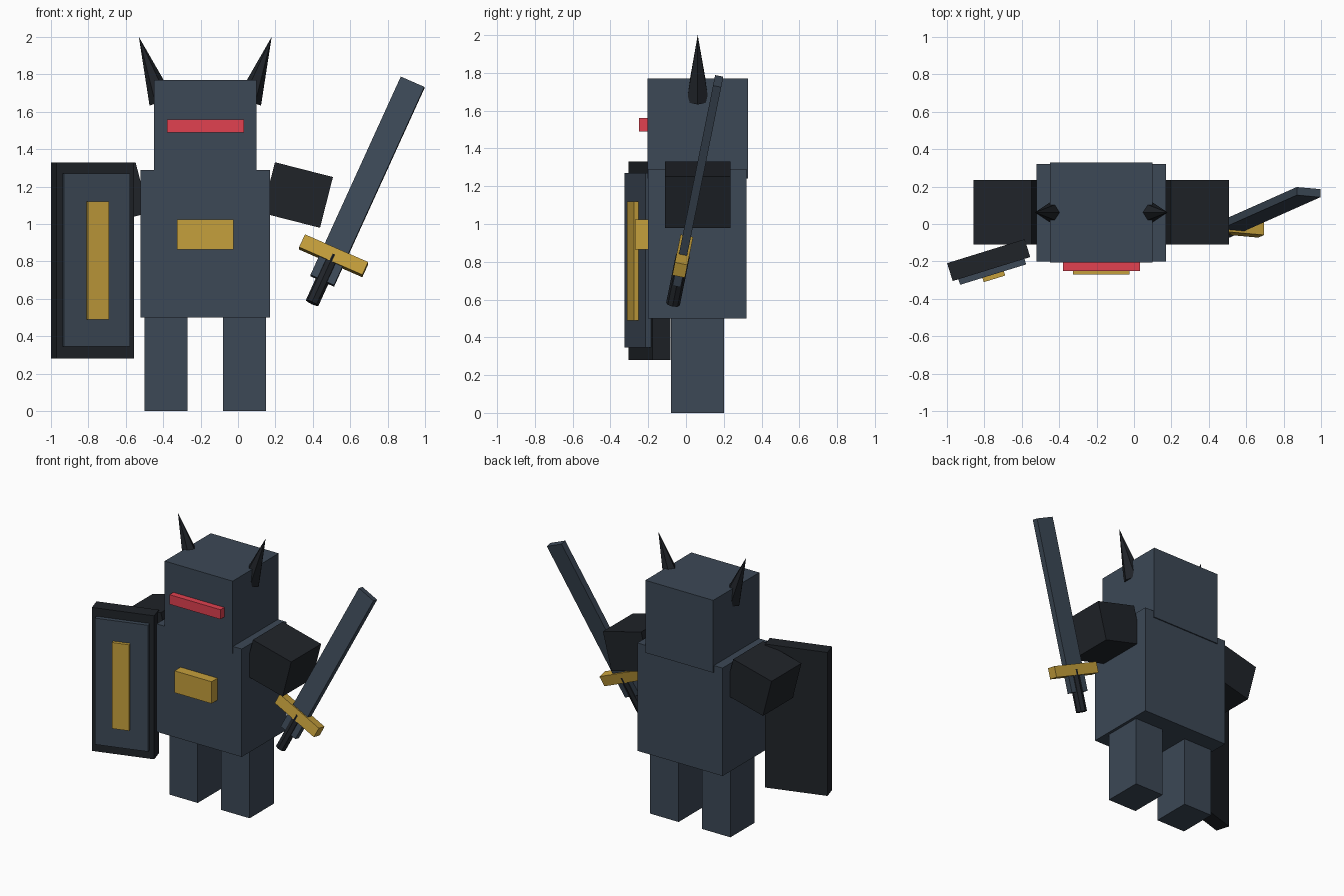
import bpy
from mathutils import Matrix, Vector

if "Cube" in bpy.data.objects:
    bpy.data.objects.remove(bpy.data.objects["Cube"])


def mat(name, rgb):
    m = bpy.data.materials.new(name)
    m.diffuse_color = (*rgb, 1)
    m.use_nodes = True
    m.node_tree.nodes["Principled BSDF"].inputs["Base Color"].default_value = m.diffuse_color
    return m


STEEL = mat("steel", (0.045, 0.065, 0.093))
DARK = mat("dark", (0.014, 0.017, 0.022))
GOLD = mat("gold", (0.56, 0.35, 0.045))
RED = mat("red", (0.75, 0.053, 0.08))
MID = -0.175  # symmetry plane of the body


def finish(name, m, frame):
    o = bpy.context.object
    o.name = name
    o.data.materials.append(m)
    o.matrix_world = frame
    return o


def box(name, m, x, y, z, frame=Matrix()):
    """Box from (min, max) ranges, placed in a local frame."""
    lo, hi = Vector((x[0], y[0], z[0])), Vector((x[1], y[1], z[1]))
    bpy.ops.mesh.primitive_cube_add(size=1)
    bpy.context.object.data.transform(
        Matrix.Translation((lo + hi) / 2) @ Matrix.Diagonal((*(hi - lo), 1)))
    return finish(name, m, frame)


def cone(name, m, sides, r1, r2, depth, frame, spin=0):
    bpy.ops.mesh.primitive_cone_add(vertices=sides, radius1=r1, radius2=r2, depth=depth)
    bpy.context.object.data.transform(Matrix.Rotation(spin, 4, 'Z'))
    return finish(name, m, frame)


def rot(a, axis):
    return Matrix.Rotation(a, 4, axis)


# Torso, head, visor and buckle
box("torso", STEEL, (-0.52, 0.17), (-0.2, 0.32), (0.5, 1.29))
box("head", STEEL, (-0.45, 0.10), (-0.205, 0.328), (1.24, 1.77))
box("visor_slit", RED, (-0.38, 0.033), (-0.25, -0.19), (1.49, 1.56))
box("belt_buckle", GOLD, (-0.325, -0.025), (-0.27, -0.18), (0.865, 1.025))

# Legs, arms and horns, mirrored about the body centre
for side, s in (("left", 1), ("right", -1)):
    lx = MID + s * 0.21
    box(side + "_leg", STEEL, (lx - 0.115, lx + 0.115), (-0.08, 0.2), (0, 0.51))
    arm = Matrix.Translation((MID + s * 0.493, 0.063, 1.155)) @ rot(s * 0.25, 'Y')
    box(side + "_arm", DARK, (-0.16, 0.16), (-0.173, 0.173), (-0.14, 0.14), arm)
    horn = Matrix.Translation((MID + s * 0.2945, 0.062, 1.828)) @ rot(s * 0.338, 'Y')
    cone(side + "_horn", DARK, 6, 0.068, 0, 0.366, horn, spin=1.5708)

# Shield, turned about the vertical
shield = Matrix.Translation((-0.777, -0.193, 0)) @ rot(0.3, 'Z')
box("shield_board", DARK, (-0.217, 0.217), (-0.05, 0.05), (0.28, 1.33), shield)
box("shield_panel", STEEL, (-0.185, 0.185), (-0.081, 0), (0.345, 1.27), shield)
box("shield_stripe", GOLD, (-0.06, 0.06), (-0.105, -0.05), (0.49, 1.12), shield)

# Sword, leaning outward and back
sword = Matrix.Translation((0.692, 0.063, 1.2265)) @ rot(-0.2, 'X') @ rot(0.42, 'Y')
box("sword_blade", STEEL, (-0.069, 0.069), (-0.022, 0.022), (-0.592, 0.592), sword)
box("sword_guard", GOLD, (-0.185, 0.185), (-0.034, 0.034), (-0.481, -0.405), sword)
cone("sword_grip", DARK, 8, 0.037, 0.037, 0.285,
     sword @ Matrix.Translation((0, 0, -0.583)))
